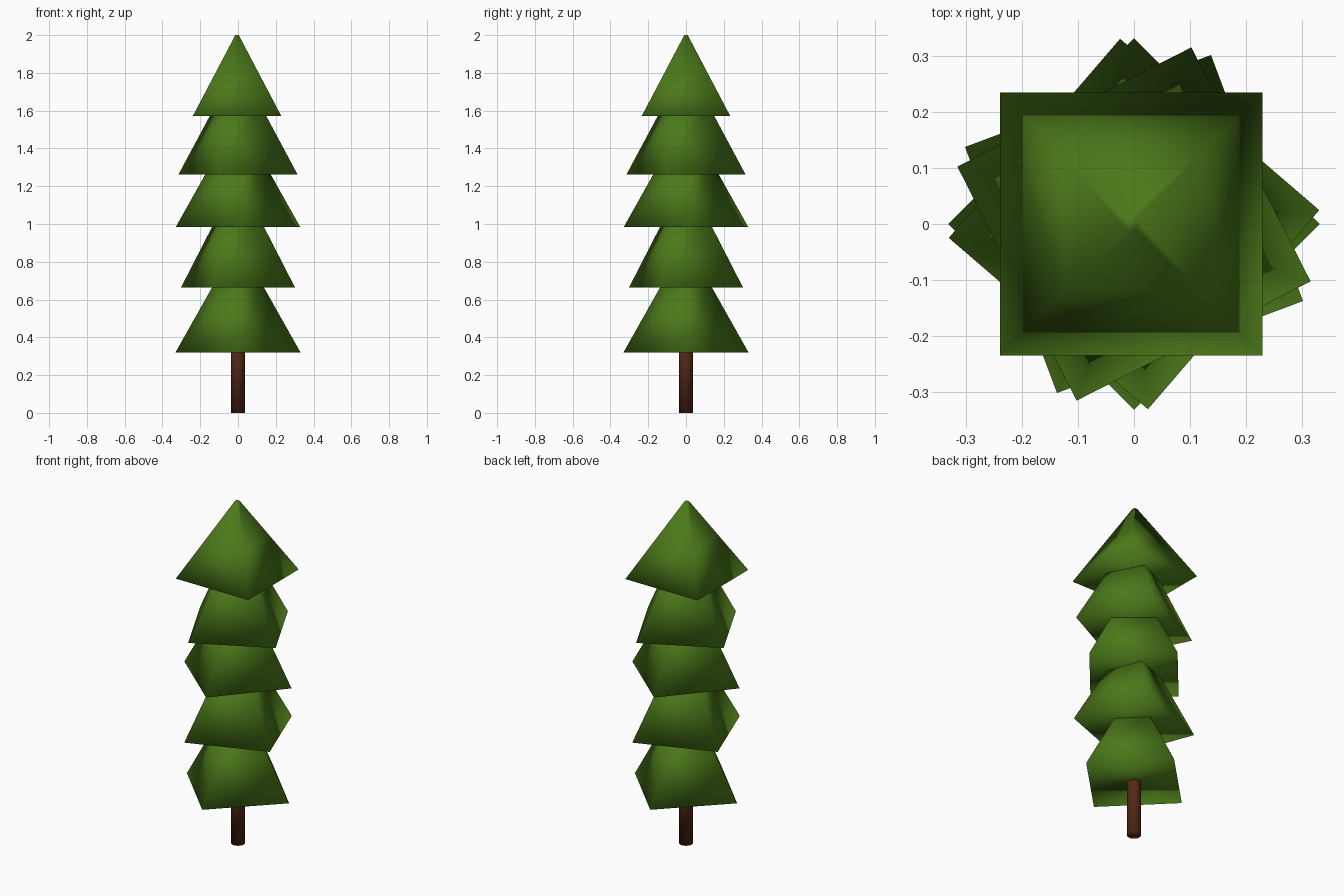
import bpy, bmesh, math

if "Cube" in bpy.data.objects:
    bpy.data.objects.remove(bpy.data.objects["Cube"])


def material(name, color):
    m = bpy.data.materials.new(name)
    m.diffuse_color = (*color, 1)
    m.use_nodes = True
    m.node_tree.nodes["Principled BSDF"].inputs["Base Color"].default_value = m.diffuse_color
    return m


green = material("foliage_green", (0.07, 0.19, 0.01))
brown = material("bark_brown", (0.085, 0.022, 0.008))


def lofted(name, sides, rings, mat, turn=0.0, cx=0.0):
    """Closed smooth solid through regular polygon rings given as (radius, z)."""
    bm = bmesh.new()
    loops = []
    for r, z in rings:
        angles = [turn + math.tau * i / sides for i in range(sides)]
        loops.append([bm.verts.new((cx + r * math.cos(a), r * math.sin(a), z)) for a in angles])
    for low, high in zip(loops, loops[1:]):
        for i in range(sides):
            j = (i + 1) % sides
            bm.faces.new((low[i], low[j], high[j], high[i]))
    bm.faces.new(loops[0][::-1])
    bm.faces.new(loops[-1])
    for f in bm.faces:
        f.smooth = True
    me = bpy.data.meshes.new(name)
    bm.to_mesh(me)
    bm.free()
    me.materials.append(mat)
    ob = bpy.data.objects.new(name, me)
    bpy.context.collection.objects.link(ob)
    return ob


# Trunk
lofted("trunk", 32, [(0.037, 0.0), (0.037, 0.5)], brown)

# Four square, tapering branch tiers, each turned differently
R, H = 0.331, 0.37
tiers = [(0.32, 0.0), (0.665, -24.5), (0.983, 4.3), (1.263, -18.0)]
for n, (z, deg) in enumerate(tiers, 1):
    lofted(f"branch_tier_{n}", 4, [(R, z), (R * (1 - 1.7 * H), z + H)], green, math.radians(deg))

# Pointed top tier
lofted("tree_top", 4, [(R, 1.572), (0.172, 1.786), (0.013, 2.0)], green, math.radians(45), -0.005)
